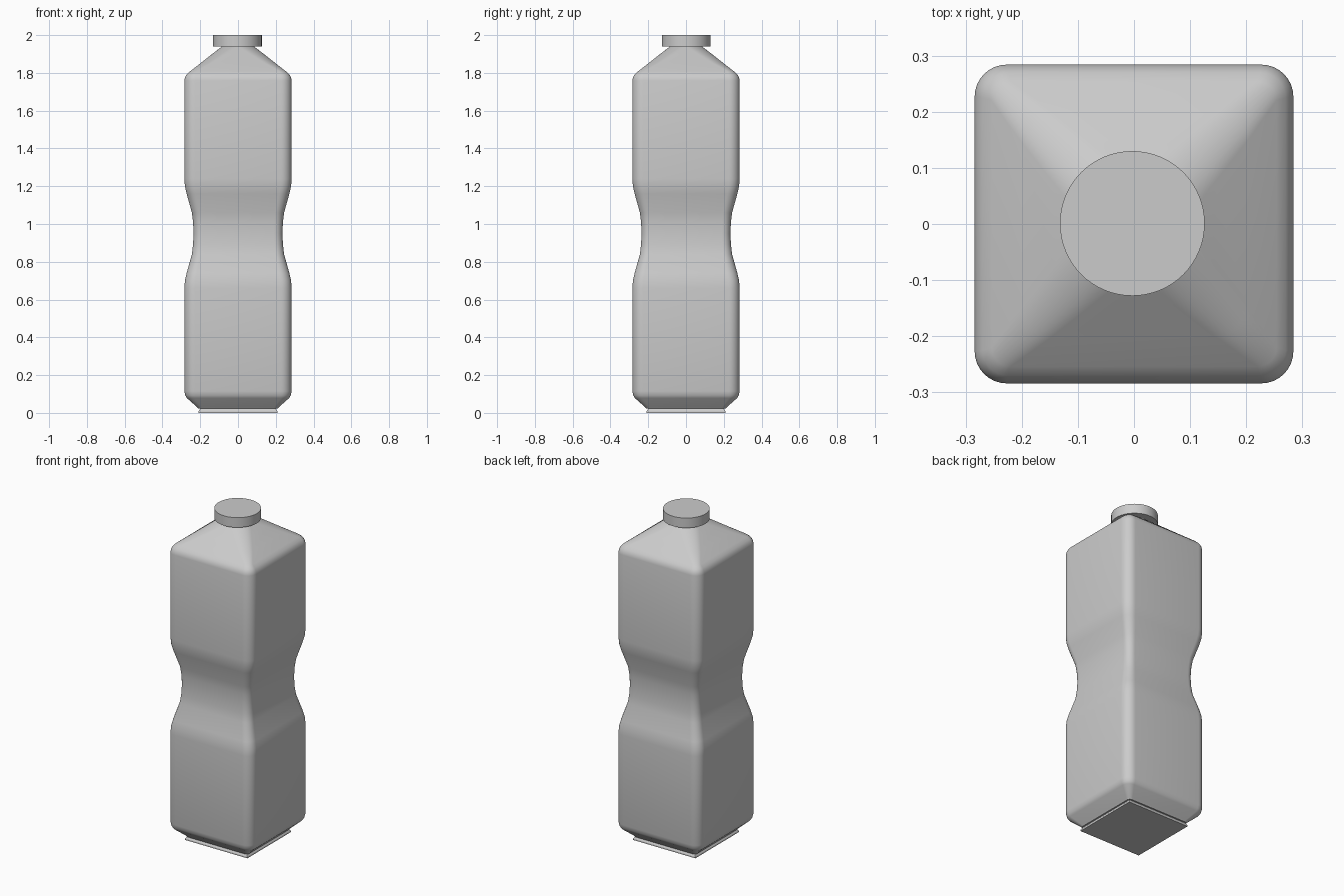
import bpy, bmesh, math

if "Cube" in bpy.data.objects:
    bpy.data.objects.remove(bpy.data.objects["Cube"])

SEG = 8  # segments per rounded corner


def ring(bm, z, hw, r):
    """Rounded-square cross-section with half width hw and corner radius r."""
    verts = []
    for q in range(4):
        base = q * math.pi / 2
        cx, cy = [(1, 1), (-1, 1), (-1, -1), (1, -1)][q]
        for i in range(SEG + 1):
            a = base + i / SEG * math.pi / 2
            verts.append(bm.verts.new((cx * (hw - r) + r * math.cos(a),
                                       cy * (hw - r) + r * math.sin(a), z)))
    return verts


def loft(name, sections):
    bm = bmesh.new()
    rings = [ring(bm, *s) for s in sections]
    n = len(rings[0])
    for a, b in zip(rings, rings[1:]):
        for i in range(n):
            j = (i + 1) % n
            bm.faces.new((a[i], a[j], b[j], b[i]))
    bm.faces.new(rings[0][::-1])
    bm.faces.new(rings[-1])
    bmesh.ops.remove_doubles(bm, verts=bm.verts, dist=1e-5)
    bmesh.ops.recalc_face_normals(bm, faces=bm.faces)
    me = bpy.data.meshes.new(name)
    bm.to_mesh(me)
    bm.free()
    ob = bpy.data.objects.new(name, me)
    bpy.context.collection.objects.link(ob)
    return ob


def smooth(ob, angle):
    bpy.ops.object.select_all(action='DESELECT')
    ob.select_set(True)
    bpy.context.view_layer.objects.active = ob
    bpy.ops.object.shade_smooth_by_angle(angle=math.radians(angle))


# Bottle body: z, half width, corner radius, from foot to neck
body = loft("bottle_body", [
    (0.022, 0.210, 0.020), (0.030, 0.216, 0.025), (0.078, 0.270, 0.045),
    (0.092, 0.279, 0.054), (0.115, 0.284, 0.057),
    (0.660, 0.284, 0.057), (0.700, 0.281, 0.056), (0.740, 0.272, 0.054),
    (0.840, 0.244, 0.048), (0.890, 0.238, 0.046), (0.950, 0.235, 0.045),
    (1.010, 0.238, 0.046), (1.060, 0.244, 0.048),
    (1.160, 0.272, 0.054), (1.200, 0.281, 0.056), (1.240, 0.284, 0.057),
    (1.760, 0.284, 0.057), (1.778, 0.280, 0.053), (1.794, 0.270, 0.045),
    (1.808, 0.254, 0.034), (1.850, 0.200, 0.055), (1.895, 0.143, 0.070),
    (1.940, 0.085, 0.085), (1.950, 0.085, 0.085)])
smooth(body, 35)

# Thin square foot plate under the body
loft("foot_plate", [(0.0, 0.210, 0.002), (0.008, 0.210, 0.002),
                    (0.023, 0.200, 0.002)])

# Round screw cap
bpy.ops.mesh.primitive_cylinder_add(vertices=64, radius=0.129, depth=0.06,
                                    location=(-0.003, 0.001, 1.97))
cap = bpy.context.object
cap.name = "cap"
smooth(cap, 35)
